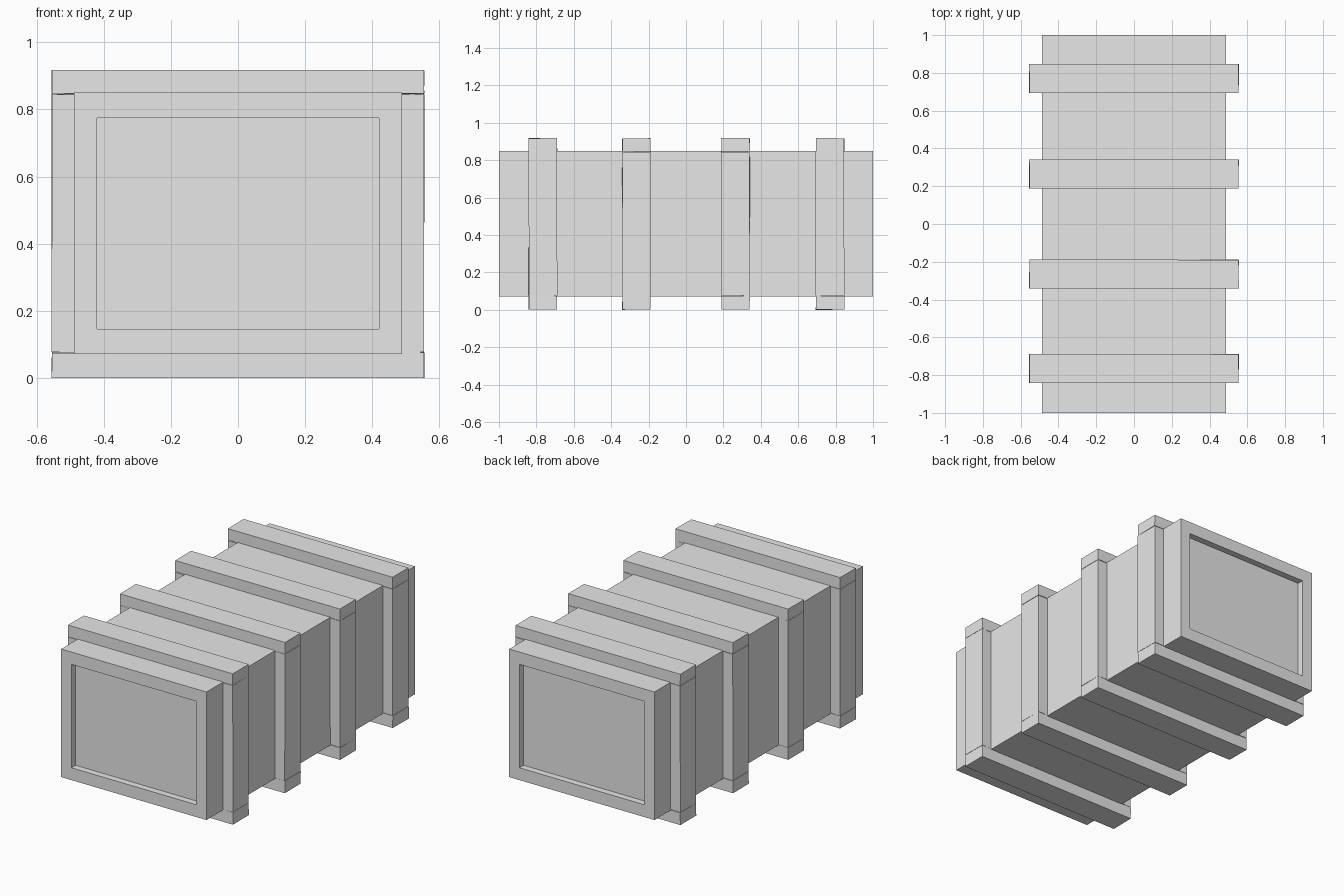
import bpy, bmesh, random
from mathutils import Vector

random.seed(4)
if "Cube" in bpy.data.objects:
    bpy.data.objects.remove(bpy.data.objects["Cube"], do_unlink=True)

# Single plain grey
grey = bpy.data.materials.new("light_grey")
grey.use_nodes = True
colour = (0.8, 0.8, 0.8, 1)
grey.diffuse_color = colour
grey.node_tree.nodes["Principled BSDF"].inputs["Base Color"].default_value = colour


def box(bm, low, high, wobble=0):
    """Box between two corners, its corners pulled in slightly at random."""
    low, high = Vector(low), Vector(high)
    centre, size = (low + high) / 2, high - low
    for v in bmesh.ops.create_cube(bm, size=1)["verts"]:
        for i in range(3):
            v.co[i] = centre[i] + v.co[i] * (size[i] - random.uniform(0, 2 * wobble))


def finish(name, bm):
    mesh = bpy.data.meshes.new(name)
    bm.to_mesh(mesh)
    bm.free()
    mesh.materials.append(grey)
    obj = bpy.data.objects.new(name, mesh)
    bpy.context.collection.objects.link(obj)


WIDTH, BOTTOM, TOP = 0.488, 0.072, 0.85
OUTER, HEIGHT = 0.555, 0.918
SINK = 0.004

# Crate body with a recessed panel in each end
bm = bmesh.new()
box(bm, (-WIDTH, -1, BOTTOM), (WIDTH, 1, TOP))
bm.normal_update()
ends = [f for f in bm.faces if abs(f.normal.y) > 0.9]
for face in ends:
    side = face.normal.y
    bmesh.ops.inset_individual(bm, faces=[face], thickness=0.096)
    for v in face.verts:
        v.co.z = 0.147 if v.co.z < 0.4 else 0.775
    rim = bmesh.ops.extrude_discrete_faces(bm, faces=[face])["faces"][0]
    for v in rim.verts:
        v.co.y -= side * 0.04
bmesh.ops.recalc_face_normals(bm, faces=bm.faces)
finish("crate_body", bm)

# Four bands of planks around the body
for n, y in enumerate((-0.765, -0.265, 0.265, 0.77), 1):
    y0, y1 = y - 0.077, y + 0.077
    planks = {
        "top_plank": ((-OUTER, y0, TOP - SINK), (OUTER, y1, HEIGHT)),
        "bottom_plank": ((-OUTER, y0, 0), (OUTER, y1, BOTTOM + SINK)),
        "left_plank": ((WIDTH - SINK, y0, BOTTOM + SINK), (OUTER, y1, TOP - SINK)),
        "right_plank": ((-OUTER, y0, BOTTOM + SINK), (SINK - WIDTH, y1, TOP - SINK)),
    }
    for name, (low, high) in planks.items():
        bm = bmesh.new()
        box(bm, low, high, 0.002)
        finish(f"{name}_{n}", bm)
